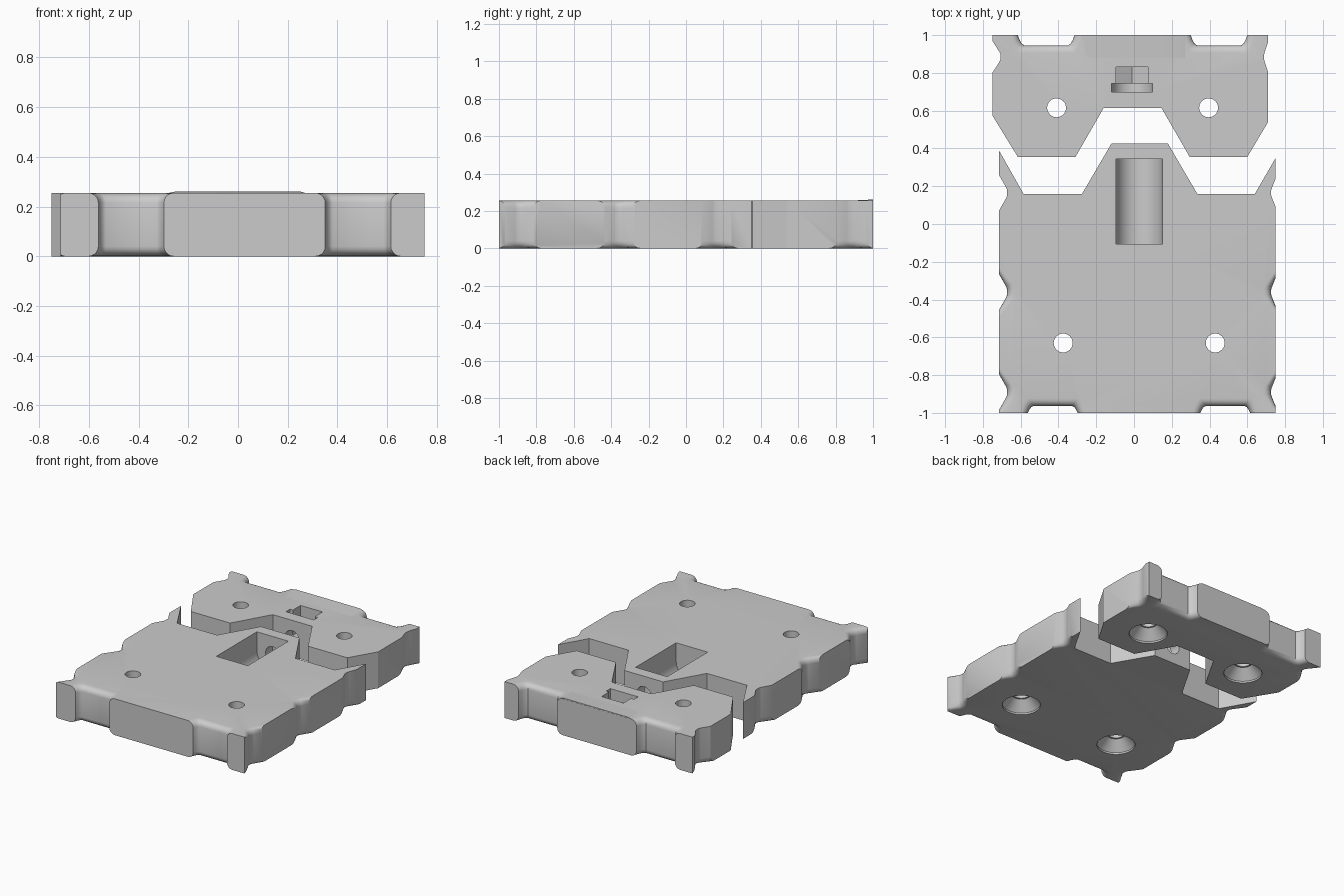
import bpy, bmesh, math
from mathutils import Vector

if "Cube" in bpy.data.objects:
    bpy.data.objects.remove(bpy.data.objects["Cube"])

T = 0.255        # plate thickness
MID = T / 2
FILLET = 0.04    # flare at the mouth of the edge notches

grey = bpy.data.materials.new("grey")
grey.diffuse_color = (0.6, 0.6, 0.6, 1)
grey.use_nodes = True
grey.node_tree.nodes["Principled BSDF"].inputs["Base Color"].default_value = grey.diffuse_color


def loft(name, rings):
    """Closed solid through rings of equal point count."""
    bm = bmesh.new()
    rows = [[bm.verts.new(p) for p in ring] for ring in rings]
    n = len(rows[0])
    for a, b in zip(rows, rows[1:]):
        for i in range(n):
            j = (i + 1) % n
            bm.faces.new((a[i], a[j], b[j], b[i]))
    bm.faces.new(rows[0][::-1])
    bm.faces.new(rows[-1])
    bmesh.ops.recalc_face_normals(bm, faces=bm.faces)
    mesh = bpy.data.meshes.new(name)
    bm.to_mesh(mesh)
    bm.free()
    mesh.materials.append(grey)
    ob = bpy.data.objects.new(name, mesh)
    bpy.context.collection.objects.link(ob)
    return ob


def plate(name, outline):
    return loft(name, [[(x, y, z) for x, y in outline] for z in (0, T)])


def cut(target, cutter):
    bpy.context.view_layer.objects.active = target
    mod = target.modifiers.new("cut", 'BOOLEAN')
    mod.operation, mod.solver, mod.object = 'DIFFERENCE', 'EXACT', cutter
    bpy.ops.object.modifier_apply(modifier=mod.name)
    bpy.data.objects.remove(cutter)


# Half profiles of the notches: (fraction of half width, fraction of depth)
VEE = [(1, 0), (0.32, 0.82), (0.16, 0.96)]
FLAT = [(1, 0), (0.94, 0.45), (0.87, 0.8), (0.77, 1)]


def notch(target, x, y, inward, half, depth, shape, top=True):
    """Edge notch whose walls flare out towards the plate faces."""
    d = Vector(inward)
    s = Vector((-d.y, d.x))
    steps = [FILLET * (1 - math.cos(math.radians(a))) for a in (0, 18, 36, 54, 72, 90)]

    def flare(h):
        return FILLET - math.sqrt(max(0, FILLET ** 2 - (FILLET - h) ** 2))

    levels = [(-0.02, FILLET)] + [(h, flare(h)) for h in steps]
    if top:
        levels += [(T - h, flare(h)) for h in reversed(steps)] + [(T + 0.02, FILLET)]
    else:
        levels += [(T + 0.02, 0)]
    rings = []
    for z, e in levels:
        w, dep = half + e, depth + e
        pts = [(u * w, v * dep) for u, v in shape]
        (u0, v0), (u1, v1) = pts[:2]
        outer = (u0 + 0.05 * (u0 - u1) / (v1 - v0), -0.05)
        pts = [outer] + pts
        pts += [(-u, v) for u, v in reversed(pts)]
        ring = [Vector((x, y)) + s * u + d * v for u, v in pts]
        rings.append([(p.x, p.y, z) for p in ring])
    cut(target, loft("notch_cutter", rings))


def circle(r, n=32, start=0.0, span=math.tau):
    return [(r * math.cos(start + span * i / n), r * math.sin(start + span * i / n))
            for i in range(n)]


def screw_hole(target, x, y):
    """Through hole, countersunk from below."""
    levels = ((-0.01, 0.125), (0.012, 0.125), (0.08, 0.062), (0.0801, 0.05), (T + 0.02, 0.05))
    cut(target, loft("screw_cutter", [[(x + a, y + b, z) for a, b in circle(r)]
                                      for z, r in levels]))


def bore(target, x, profile, y0, y1):
    """Cut a profile (x, z about the bolt axis) along y."""
    cut(target, loft("bore_cutter", [[(x + a, y, MID + b) for a, b in profile]
                                     for y in (y0, y1)]))


def trough(r, n=24):
    """Round bottom with straight walls open at the top."""
    arc = [(r * math.cos(math.pi + math.pi * i / n), r * math.sin(math.pi + math.pi * i / n))
           for i in range(n + 1)]
    return arc + [(r, 0.2), (-r, 0.2)]


# Main plate
body = plate("main_plate", [
    (-0.715, -1), (0.75, -1), (0.75, 0.35), (0.64, 0.16), (0.335, 0.16), (0.18, 0.425),
    (-0.12, 0.425), (-0.275, 0.16), (-0.585, 0.16), (-0.715, 0.39)])
for y in (-0.89, -0.36, 0.165):
    top = y < 0
    notch(body, -0.715, y, (1, 0), 0.095, 0.045, VEE, top)
    notch(body, 0.75, y, (-1, 0), 0.075, 0.025, VEE, top)
for x in (-0.43, 0.483):
    notch(body, x, -1, (0, 1), 0.132, 0.037, FLAT)
for x in (-0.375, 0.43):
    screw_hole(body, x, -0.63)
# Barrel pocket and its bolt passage
bore(body, 0.0275, trough(0.1225), -0.105, 0.345)
bore(body, 0.0275, circle(0.055), 0.3, 0.5)

# Sliding jaw
jaw = plate("jaw_plate", [
    (-0.75, 1), (-0.75, 0.575), (-0.615, 0.355), (-0.31, 0.355), (-0.16, 0.615),
    (0.145, 0.615), (0.295, 0.355), (0.60, 0.355), (0.71, 0.54), (0.71, 1)])
notch(jaw, -0.75, 0.885, (1, 0), 0.085, 0.045, VEE, False)
notch(jaw, 0.71, 0.885, (-1, 0), 0.08, 0.022, VEE, False)
for x in (-0.465, 0.45):
    notch(jaw, x, 1, (0, -1), 0.15, 0.055, FLAT)
for x in (-0.41, 0.395):
    screw_hole(jaw, x, 0.615)
# Bolt seat: round washer slot, hexagonal head slot, bolt passage
h = 0.085
bore(jaw, -0.01, trough(0.108), 0.70, 0.745)
bore(jaw, -0.01, [(-h, -h * 0.577), (0, -h * 1.155), (h, -h * 0.577), (h, 0.2), (-h, 0.2)],
     0.72, 0.83)
bore(jaw, -0.01, circle(0.055), 0.55, 0.72)

# Slight rise along the back edge of the jaw
lip = loft("back_lip", [[(x, 0.88, 0.25), (x, 0.999, 0.25), (x, 0.999, z), (x, 0.88, T)]
                        for x, z in ((-0.28, T), (-0.25, 0.261), (0.25, 0.261), (0.27, T))])

# Smooth curved walls, crisp edges
for ob in (body, jaw, lip):
    bpy.ops.object.select_all(action='DESELECT')
    ob.select_set(True)
    bpy.context.view_layer.objects.active = ob
    bpy.ops.object.shade_smooth_by_angle(angle=math.radians(30))
